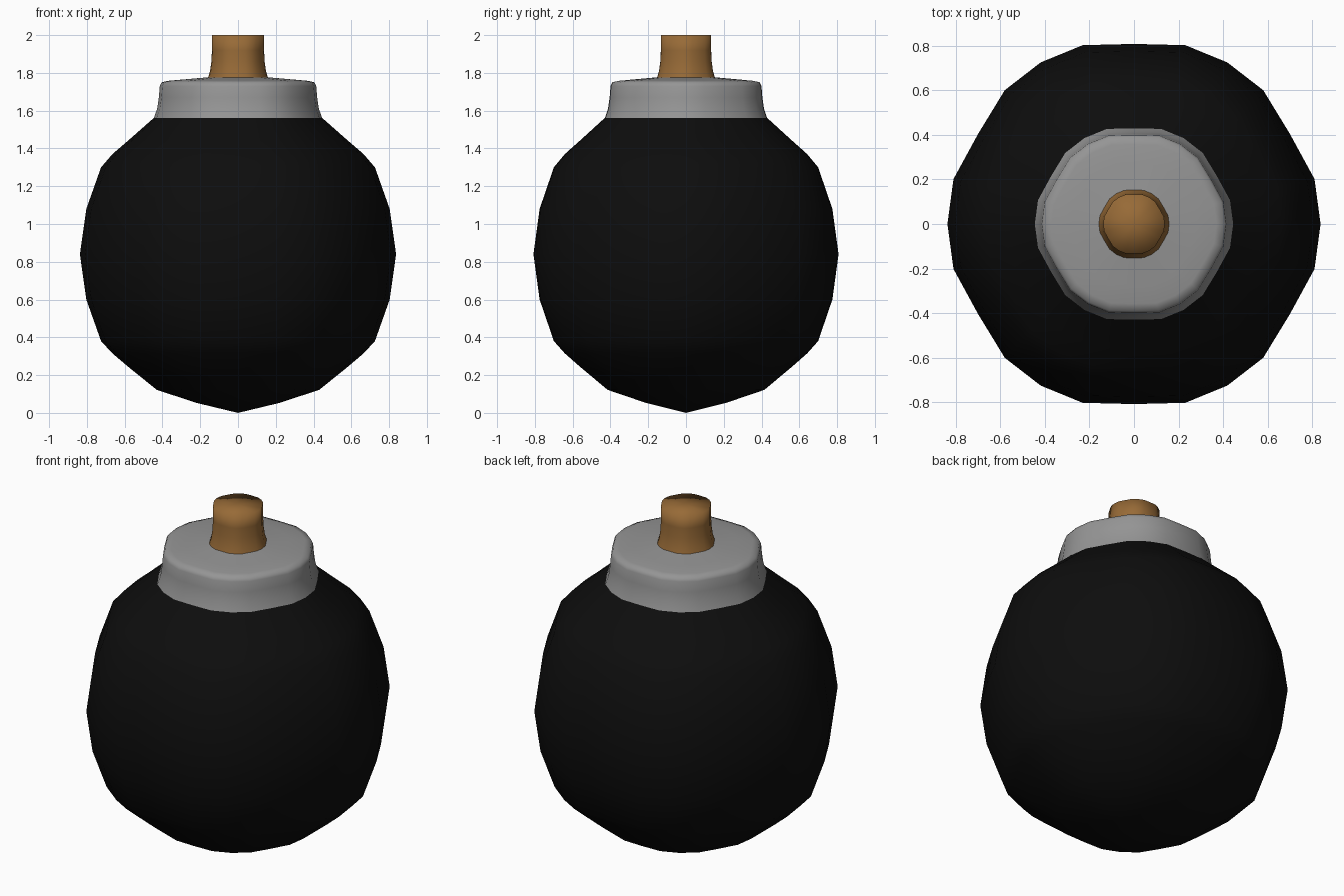
import bpy, bmesh, math

if "Cube" in bpy.data.objects:
    bpy.data.objects.remove(bpy.data.objects["Cube"])


def material(name, rgb):
    m = bpy.data.materials.new(name)
    m.diffuse_color = (*rgb, 1)
    m.use_nodes = True
    m.node_tree.nodes["Principled BSDF"].inputs["Base Color"].default_value = m.diffuse_color
    return m


# Six-sided cross-section: rounded corners at 0, 60, 120... with flatter sides between
SECTION = [(k * 60 + a, f) for k in range(6)
           for a, f in ((0, 1.0), (14, 0.997), (30, 0.965), (46, 0.997))]


def turned(name, profile, mat):
    """Sweep (radius, height) pairs around z; radius 0 makes a pole."""
    bm = bmesh.new()
    rings = []
    for r, z in profile:
        if r == 0:
            rings.append([bm.verts.new((0, 0, z))])
        else:
            rings.append([bm.verts.new((r * f * math.cos(math.radians(a)),
                                        r * f * math.sin(math.radians(a)), z))
                          for a, f in SECTION])
    n = len(SECTION)
    for lo, hi in zip(rings, rings[1:]):
        for i in range(n):
            j = (i + 1) % n
            if len(lo) == 1:
                bm.faces.new((lo[0], hi[j], hi[i]))
            elif len(hi) == 1:
                bm.faces.new((lo[i], lo[j], hi[0]))
            else:
                bm.faces.new((lo[i], lo[j], hi[j], hi[i]))
    for f in bm.faces:
        f.smooth = True
    me = bpy.data.meshes.new(name)
    bm.to_mesh(me)
    bm.free()
    me.materials.append(mat)
    ob = bpy.data.objects.new(name, me)
    bpy.context.collection.objects.link(ob)
    return ob


black = material("black", (0.004, 0.004, 0.004))
grey = material("grey", (0.30, 0.30, 0.30))
brown = material("brown", (0.31, 0.145, 0.038))

# Round body
turned("body", [(0, 0.0), (0.22, 0.053), (0.43, 0.122), (0.58, 0.243),
                (0.665, 0.315), (0.725, 0.38), (0.803, 0.60), (0.837, 0.84),
                (0.803, 1.08), (0.725, 1.30), (0.665, 1.37), (0.58, 1.443),
                (0.445, 1.562)], black)

# Collar on top of the body
turned("collar", [(0.445, 1.562), (0.428, 1.61), (0.419, 1.67), (0.414, 1.73),
                  (0.405, 1.75), (0.37, 1.758), (0.28, 1.766), (0.155, 1.777)], grey)

# Fuse stub
turned("fuse", [(0.158, 1.776), (0.148, 1.81), (0.141, 1.86), (0.138, 1.92),
                (0.138, 2.0), (0, 2.0)], brown)
